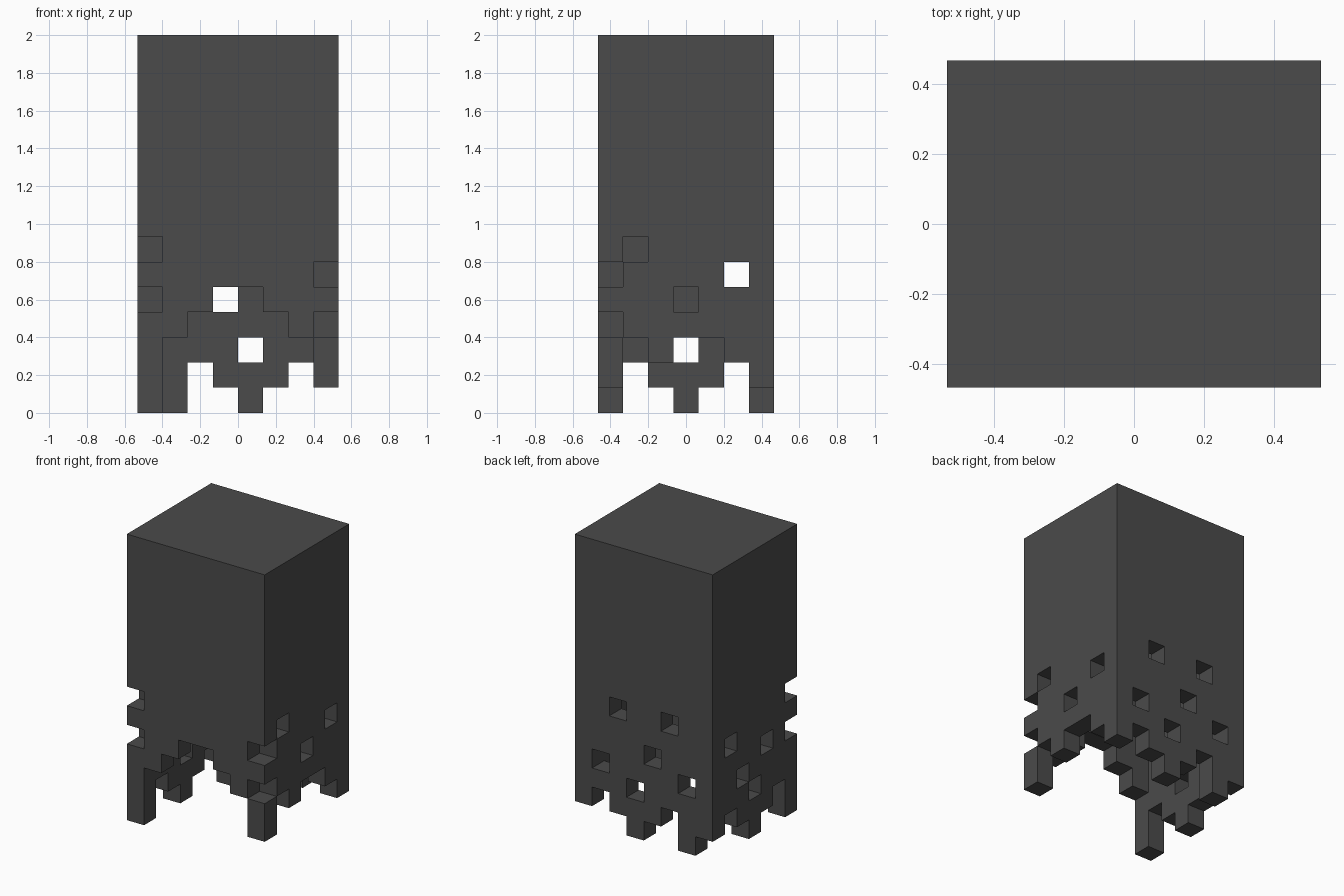
import bpy, bmesh

if "Cube" in bpy.data.objects:
    bpy.data.objects.remove(bpy.data.objects["Cube"])

U = 2 / 15                 # size of one block
NX, NY, NZ = 8, 7, 15      # blocks in width, depth and height

# lowest filled layer of each wall column, and the single-block holes (column, layer)
front = ([0, 3, 4, 5, 5, 4, 3, 1], [(0, 4), (0, 6), (7, 3), (7, 5)])
back = ([1, 0, 2, 1, 0, 1, 2, 1], [(1, 3), (2, 6), (3, 4), (4, 2), (5, 6), (6, 3)])
left = ([0, 2, 1, 0, 1, 2, 1], [(0, 4), (0, 6), (2, 4), (3, 2), (4, 3), (5, 5)])
right = ([1, 3, 2, 3, 3, 2, 1], [(0, 3), (0, 5), (1, 6), (3, 4), (5, 5)])


def wall(spec, place):
    """Blocks of a one-block-thick wall with a ragged hem and holes."""
    lows, holes = spec
    return {(*place(c), k) for c, low in enumerate(lows)
            for k in range(low, NZ) if (c, k) not in holes}


blocks = wall(front, lambda c: (c, 0)) | wall(back, lambda c: (c, NY - 1))
blocks |= wall(left, lambda c: (0, c)) | wall(right, lambda c: (NX - 1, c))
# closed top
blocks |= {(i, j, NZ - 1) for i in range(NX) for j in range(NY)}

# build only the exposed block faces
bm = bmesh.new()
verts = {}


def vert(p):
    if p not in verts:
        verts[p] = bm.verts.new(((p[0] - NX / 2) * U, (p[1] - NY / 2) * U, p[2] * U))
    return verts[p]


for b in sorted(blocks):
    for axis in range(3):
        for side in (0, 1):
            n = list(b)
            n[axis] += 2 * side - 1
            if tuple(n) in blocks:
                continue
            quad = []
            for s, t in ((0, 0), (1, 0), (1, 1), (0, 1)):
                p = list(b)
                p[axis] += side
                p[(axis + 1) % 3] += s
                p[(axis + 2) % 3] += t
                quad.append(vert(tuple(p)))
            bm.faces.new(quad if side else quad[::-1])

mesh = bpy.data.meshes.new("tattered_shell")
bm.to_mesh(mesh)
bm.free()

mat = bpy.data.materials.new("dark grey")
mat.diffuse_color = (0.07, 0.07, 0.07, 1)
mat.use_nodes = True
mat.node_tree.nodes["Principled BSDF"].inputs["Base Color"].default_value = mat.diffuse_color
mesh.materials.append(mat)
bpy.context.collection.objects.link(bpy.data.objects.new("tattered_shell", mesh))
